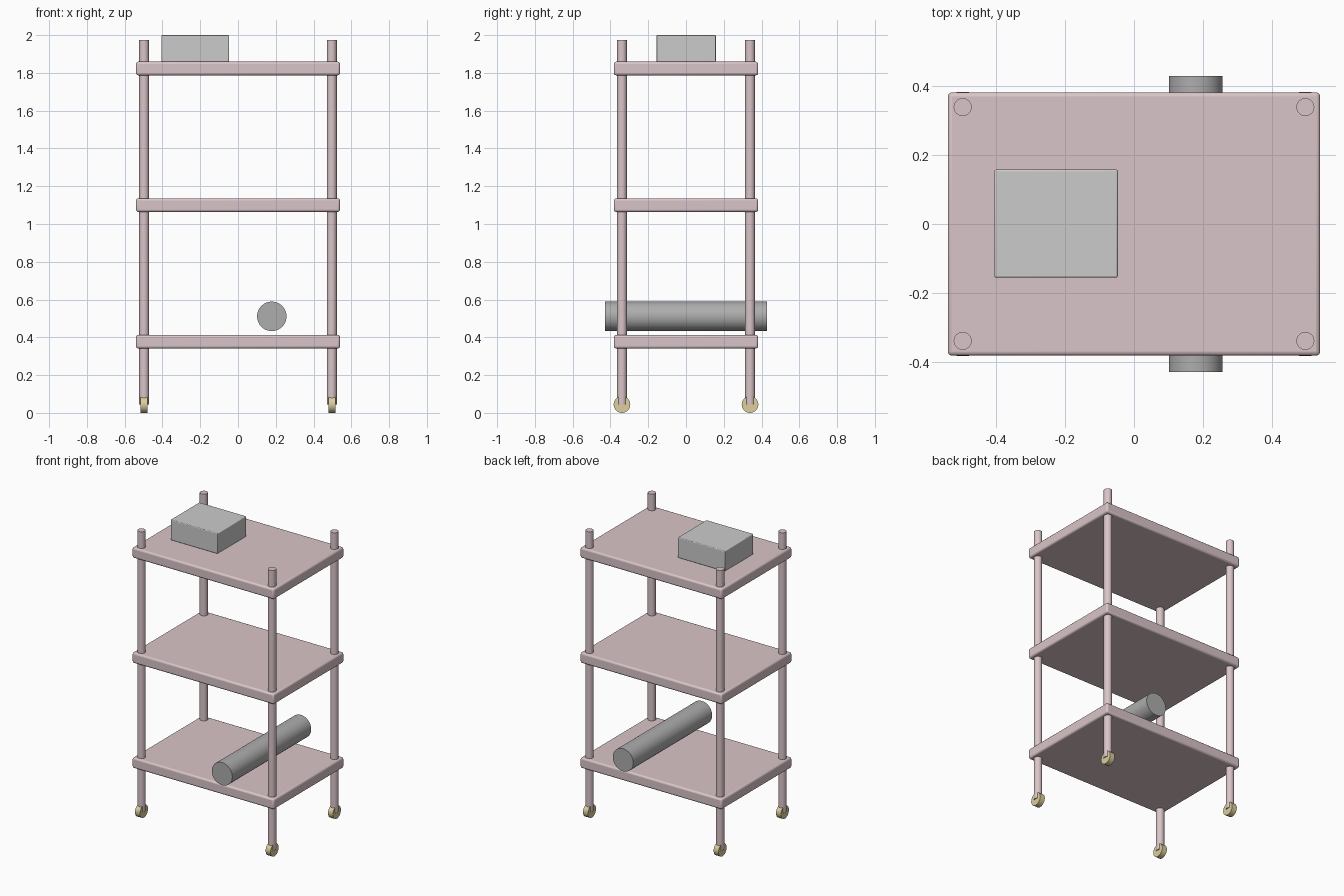
import bpy
from math import pi

if "Cube" in bpy.data.objects:
    bpy.data.objects.remove(bpy.data.objects["Cube"])


def material(name, rgb):
    m = bpy.data.materials.new(name)
    m.diffuse_color = (*rgb, 1)
    m.use_nodes = True
    m.node_tree.nodes["Principled BSDF"].inputs["Base Color"].default_value = m.diffuse_color
    return m


PINK = material("pink_metal", (0.70, 0.56, 0.58))
BRASS = material("brass", (0.72, 0.62, 0.34))
PALE = material("pale_grey", (0.75, 0.77, 0.77))
GREY = material("mid_grey", (0.42, 0.42, 0.42))


def box(name, centre, size, mat, bevel):
    bpy.ops.mesh.primitive_cube_add(size=1, location=centre)
    o = bpy.context.object
    o.name = name
    o.scale = size
    bpy.ops.object.transform_apply(location=False, rotation=False, scale=True)
    b = o.modifiers.new("soft_edges", "BEVEL")
    b.width = bevel
    b.segments = 3
    o.data.materials.append(mat)
    bpy.ops.object.shade_smooth_by_angle(angle=pi / 6)
    return o


def cylinder(name, centre, radius, length, mat, rotation=(0, 0, 0), sides=32):
    bpy.ops.mesh.primitive_cylinder_add(vertices=sides, radius=radius, depth=length,
                                        location=centre, rotation=rotation)
    o = bpy.context.object
    o.name = name
    o.data.materials.append(mat)
    bpy.ops.object.shade_smooth_by_angle(angle=pi / 6)
    return o


# Three shelves
for level, z in (("bottom", 0.377), ("middle", 1.10), ("top", 1.823)):
    box(f"{level}_shelf", (0, 0, z), (1.08, 0.764, 0.072), PINK, 0.012)

# Corner posts, each ending over a caster wheel
for side, x in (("left", -0.497), ("right", 0.497)):
    for end, y in (("front", -0.339), ("back", 0.339)):
        cylinder(f"{end}_{side}_post", (x, y, 1.009), 0.026, 1.928, PINK)
        cylinder(f"{end}_{side}_wheel", (x, y, 0.044), 0.044, 0.037, BRASS, (0, pi / 2, 0))

# Box on the top shelf
box("storage_box", (-0.226, 0.001, 1.9295), (0.358, 0.313, 0.141), PALE, 0.005)

# Roll lying across the bottom shelf
cylinder("roll", (0.179, 0, 0.511), 0.078, 0.858, GREY, (pi / 2, 0, 0), sides=48)
